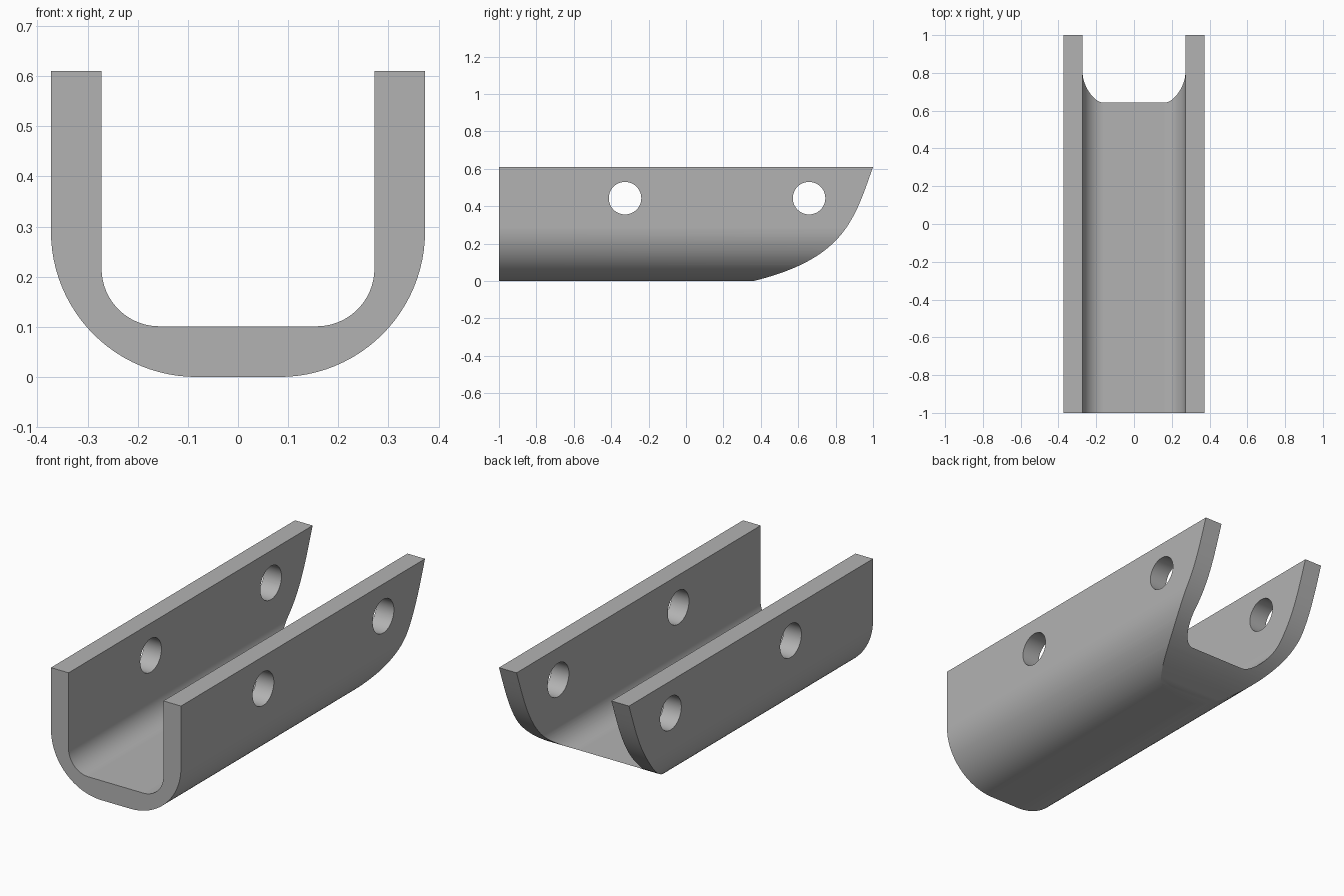
import bpy, bmesh, math
from mathutils import Vector, Matrix
from mathutils.geometry import interpolate_bezier

if "Cube" in bpy.data.objects:
    bpy.data.objects.remove(bpy.data.objects["Cube"], do_unlink=True)

HALF_W, WALL, HEIGHT = 0.373, 0.101, 0.61
OUTER_R, INNER_R = 0.29, 0.115
STEPS = 24

grey = bpy.data.materials.new("plain grey")
grey.use_nodes = True
grey.diffuse_color = (0.45, 0.45, 0.45, 1)
grey.node_tree.nodes["Principled BSDF"].inputs["Base Color"].default_value = grey.diffuse_color


def half_profile(half_w, floor, radius):
    """Right half of a rounded U, from rim down to the floor."""
    pts = [(half_w, HEIGHT)]
    for i in range(STEPS + 1):
        a = math.pi / 2 * i / STEPS
        pts.append((half_w - radius + radius * math.cos(a),
                    floor + radius - radius * math.sin(a)))
    return pts


def mirrored(pts):
    return pts + [(-x, z) for x, z in reversed(pts)]


def extrude(name, points, direction):
    """Closed prism from a planar outline."""
    bm = bmesh.new()
    face = bm.faces.new([bm.verts.new(p) for p in points])
    ext = bmesh.ops.extrude_face_region(bm, geom=[face])
    moved = [v for v in ext["geom"] if isinstance(v, bmesh.types.BMVert)]
    bmesh.ops.translate(bm, verts=moved, vec=direction)
    bmesh.ops.recalc_face_normals(bm, faces=bm.faces)
    return finish(name, bm)


def finish(name, bm):
    mesh = bpy.data.meshes.new(name)
    bm.to_mesh(mesh)
    bm.free()
    mesh.materials.append(grey)
    obj = bpy.data.objects.new(name, mesh)
    bpy.context.collection.objects.link(obj)
    return obj


# U-shaped channel
outer = mirrored(half_profile(HALF_W, 0, OUTER_R))
inner = mirrored(half_profile(HALF_W - WALL, WALL, INNER_R))
outline = [Vector((x, -1, z)) for x, z in outer + inner[::-1]]
channel = extrude("channel", outline, (0, 2, 0))

# Cutter for the swept far end
curve = interpolate_bezier(Vector((-1, 1, HEIGHT)), Vector((-1, 0.9, 0.33)),
                           Vector((-1, 0.85, 0.12)), Vector((-1, 0.36, 0)), 40)
corners = [(-1, 0.3, -0.02), (-1, 0.3, -0.2), (-1, 1.3, -0.2),
           (-1, 1.3, HEIGHT + 0.2), (-1, 1.02, HEIGHT + 0.05)]
cutters = [extrude("end_cutter", list(curve) + corners, (2, 0, 0))]

# Cutters for the pin holes through both walls
for i, y in enumerate((-0.326, 0.658)):
    bm = bmesh.new()
    bmesh.ops.create_cone(bm, cap_ends=True, segments=48, radius1=0.087, radius2=0.087, depth=1,
                          matrix=Matrix.Translation((0, y, 0.443)) @ Matrix.Rotation(math.pi / 2, 4, "Y"))
    cutters.append(finish(f"hole_cutter_{i + 1}", bm))

for cutter in cutters:
    mod = channel.modifiers.new(cutter.name, "BOOLEAN")
    mod.operation = "DIFFERENCE"
    mod.solver = "EXACT"
    mod.object = cutter
    cutter.hide_render = True

# Apply the cuts, drop the cutters and shade
bpy.ops.object.select_all(action="DESELECT")
channel.select_set(True)
bpy.context.view_layer.objects.active = channel
for mod in list(channel.modifiers):
    bpy.ops.object.modifier_apply(modifier=mod.name)
for cutter in cutters:
    bpy.data.objects.remove(cutter, do_unlink=True)
bpy.ops.object.shade_smooth_by_angle(angle=math.radians(25))
weighted = channel.modifiers.new("weighted normals", "WEIGHTED_NORMAL")
weighted.keep_sharp = True
